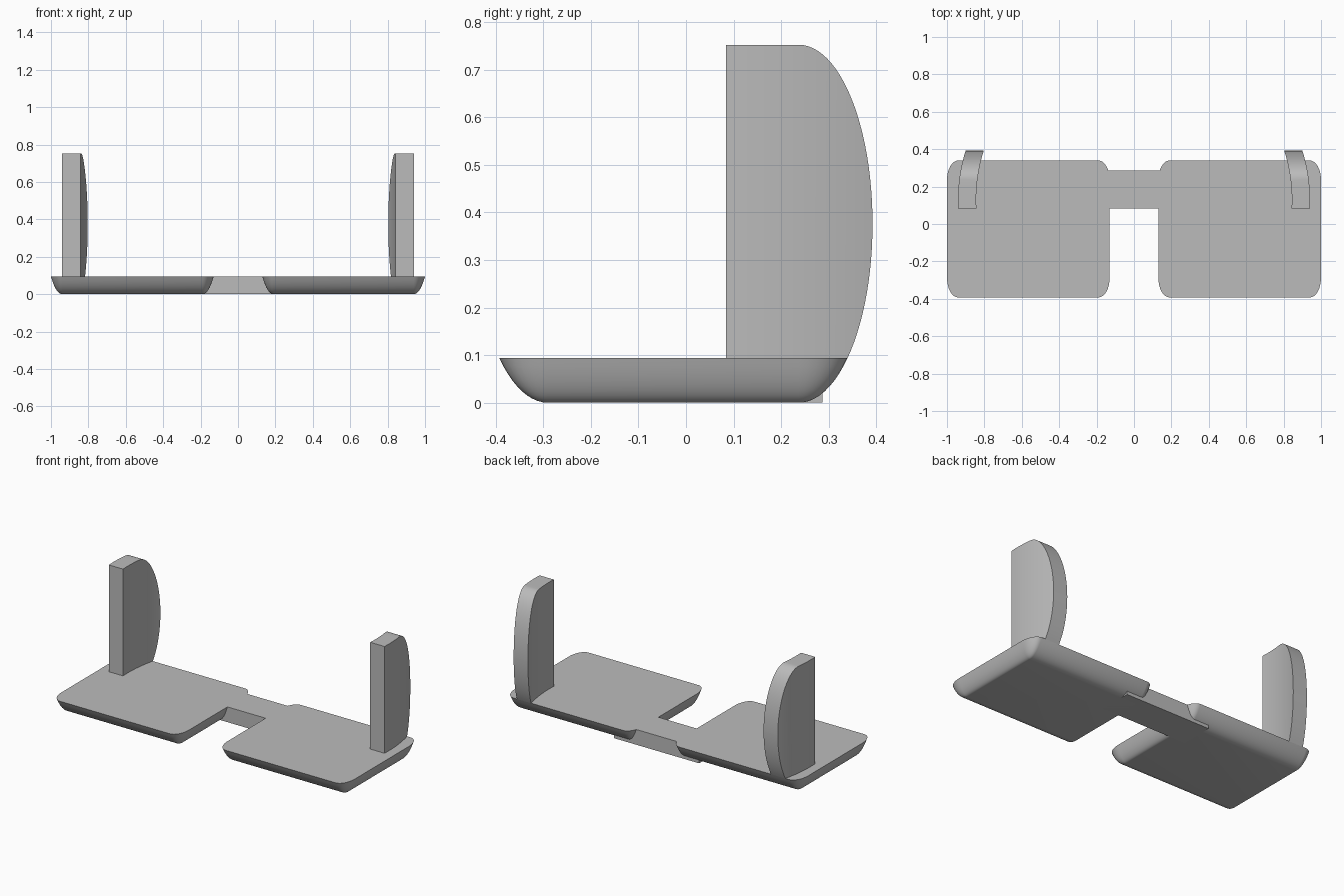
import bpy, bmesh, math

cube = bpy.data.objects.get("Cube")
if cube:
    bpy.data.objects.remove(cube, do_unlink=True)

grey = bpy.data.materials.new("plain grey")
grey.use_nodes = True
colour = (0.5, 0.5, 0.5, 1)
grey.diffuse_color = colour
grey.node_tree.nodes["Principled BSDF"].inputs["Base Color"].default_value = colour

# Shared ellipsoidal rounding of the whole form
RX, RY, RZ = 0.09, 0.155, 0.376
X0, X1, Y0, Y1 = 0.19, 0.94, -0.29, 0.237
DECK = 0.094


def finish(bm, name, mirror=True):
    bmesh.ops.remove_doubles(bm, verts=bm.verts, dist=0.0005)
    bmesh.ops.recalc_face_normals(bm, faces=bm.faces)
    mesh = bpy.data.meshes.new(name)
    bm.to_mesh(mesh)
    bm.free()
    mesh.materials.append(grey)
    obj = bpy.data.objects.new(name, mesh)
    bpy.context.collection.objects.link(obj)
    bpy.ops.object.select_all(action="DESELECT")
    obj.select_set(True)
    bpy.context.view_layer.objects.active = obj
    bpy.ops.object.shade_smooth_by_angle(angle=math.radians(30))
    if mirror:
        mod = obj.modifiers.new("mirror", "MIRROR")
        mod.use_mirror_merge = False
    return obj


def bridge_loops(bm, loops):
    for a, b in zip(loops, loops[1:]):
        n = len(a)
        for i in range(n):
            j = (i + 1) % n
            bm.faces.new((a[i], a[j], b[j], b[i]))
    bm.faces.new(loops[0][::-1])
    bm.faces.new(loops[-1])


# Foot pads: rounded rectangles growing upward, flat on top
bm = bmesh.new()
loops = []
STEPS, ARC = 10, 8
top_angle = math.acos(1 - DECK / RZ)
corners = [(X1, Y1), (X0, Y1), (X0, Y0), (X1, Y0)]
for k in range(STEPS + 1):
    a = top_angle * k / STEPS
    s, z = max(math.sin(a), 0.01), RZ * (1 - math.cos(a))
    ring = []
    for c, (cx, cy) in enumerate(corners):
        for i in range(ARC + 1):
            t = math.pi / 2 * (c + i / ARC)
            ring.append(bm.verts.new((cx + RX * s * math.cos(t),
                                      cy + RY * s * math.sin(t), z)))
    loops.append(ring)
bridge_loops(bm, loops)
finish(bm, "foot_pads")

# Side panels: gently bowed uprights with an elliptical back edge
bm = bmesh.new()
loops = []
columns = [(0.084 + (Y1 - 0.084) * i / 6, RZ) for i in range(6)]
for i in range(25):
    a = math.pi / 2 * i / 24
    columns.append((Y1 + RY * math.sin(a), max(RZ * math.cos(a), 0.001)))
for y, half in columns:
    outer = 0.941 - 0.04 * ((y - 0.13) / 0.26) ** 2
    low, high = max(RZ - half, DECK - 0.002), RZ + half
    loops.append([bm.verts.new(p) for p in (
        (outer, y, low), (outer, y, high),
        (outer - 0.097, y, high), (outer - 0.097, y, low))])
bridge_loops(bm, loops)
finish(bm, "side_panels")

# Connecting bar between the pads
bm = bmesh.new()
bmesh.ops.create_cube(bm, size=1)
for v in bm.verts:
    v.co = (v.co.x * 0.58, 0.185 + v.co.y * 0.204, DECK * (v.co.z + 0.5))
finish(bm, "connecting_bar", mirror=False)
